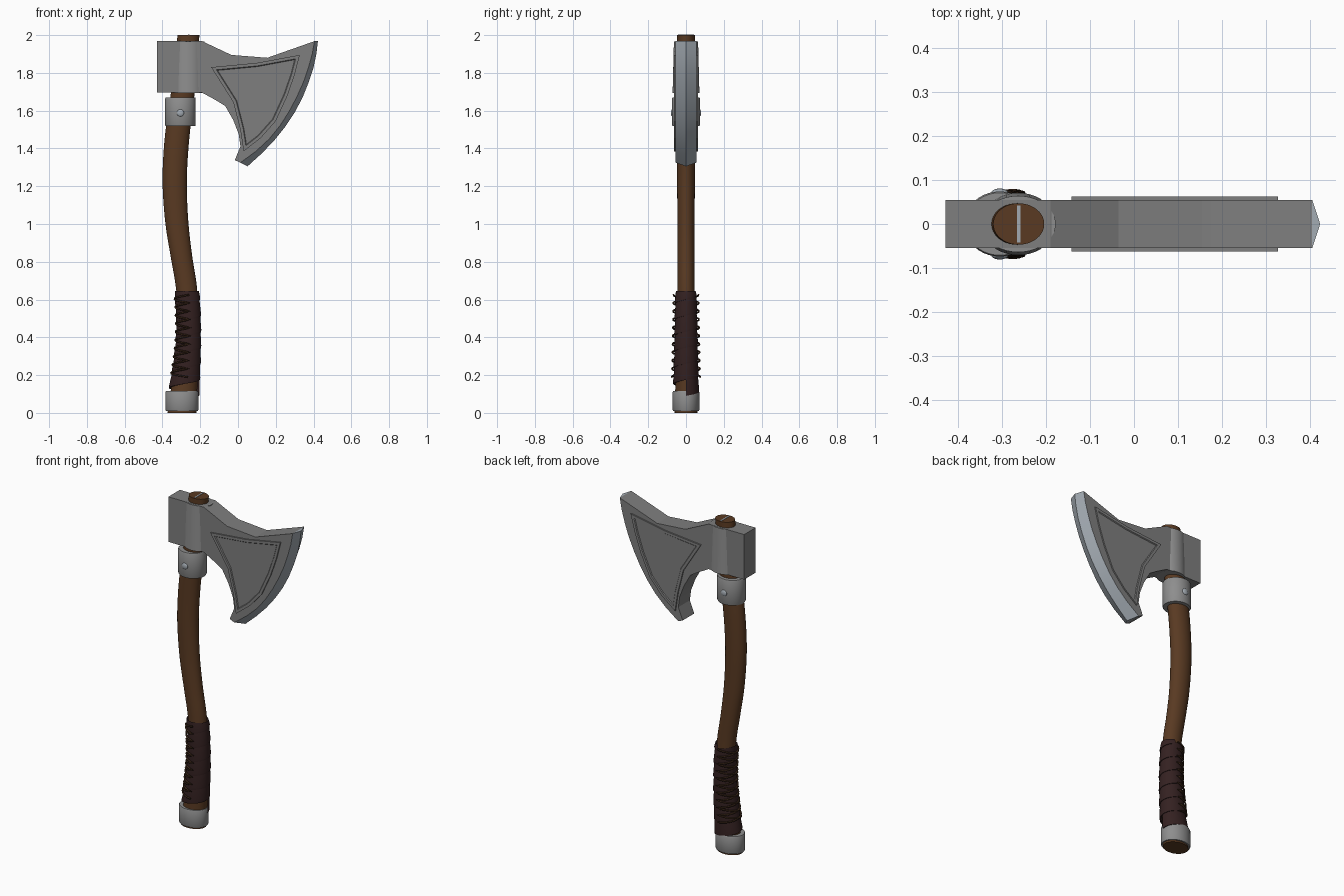
import bpy, bmesh, math
from math import sin, cos, pi, tau

if "Cube" in bpy.data.objects:
    bpy.data.objects.remove(bpy.data.objects["Cube"])


def mat(name, rgb):
    m = bpy.data.materials.new(name)
    m.diffuse_color = (*rgb, 1)
    m.use_nodes = True
    m.node_tree.nodes["Principled BSDF"].inputs["Base Color"].default_value = m.diffuse_color
    return m


WOOD = mat("brown wood", (0.10, 0.042, 0.016))
STEEL = mat("grey steel", (0.21, 0.21, 0.21))
FITTING = mat("light steel fittings", (0.27, 0.27, 0.27))
EDGE = mat("polished edge", (0.36, 0.40, 0.44))
LEATHER = mat("dark leather", (0.034, 0.015, 0.015))
CORD = mat("brown cord", (0.045, 0.021, 0.010))


def finish(name, bm, mats, smooth=None):
    bmesh.ops.recalc_face_normals(bm, faces=bm.faces)
    me = bpy.data.meshes.new(name)
    bm.to_mesh(me)
    bm.free()
    ob = bpy.data.objects.new(name, me)
    bpy.context.collection.objects.link(ob)
    for m in mats:
        me.materials.append(m)
    if smooth:
        bpy.ops.object.select_all(action='DESELECT')
        ob.select_set(True)
        bpy.context.view_layer.objects.active = ob
        bpy.ops.object.shade_smooth_by_angle(angle=math.radians(smooth))
    return ob


def loft(name, rings, m, n=40):
    """Stack of horizontal ellipses: (z, centre x, radius x, radius y)."""
    bm = bmesh.new()
    loops = [[bm.verts.new((cx + rx * cos(tau * i / n), ry * sin(tau * i / n), z))
              for i in range(n)] for z, cx, rx, ry in rings]
    for a, b in zip(loops, loops[1:]):
        for i in range(n):
            j = (i + 1) % n
            bm.faces.new((a[i], a[j], b[j], b[i]))
    bm.faces.new(loops[0])
    bm.faces.new(loops[-1])
    return finish(name, bm, [m], 35)


# Handle centre line and section: z, centre x, radius x, radius y
KEYS = [(0.0, -0.297, 0.076, 0.060), (0.12, -0.286, 0.070, 0.057), (0.25, -0.272, 0.062, 0.053),
        (0.4, -0.262, 0.055, 0.050), (0.55, -0.264, 0.054, 0.047), (0.68, -0.275, 0.056, 0.045),
        (0.82, -0.298, 0.057, 0.045), (1.0, -0.323, 0.061, 0.045), (1.2, -0.335, 0.064, 0.047),
        (1.35, -0.331, 0.065, 0.048), (1.5, -0.318, 0.065, 0.049), (1.68, -0.294, 0.063, 0.049),
        (2.0, -0.262, 0.058, 0.047)]


def section(z):
    """Smooth interpolation of the handle section at height z."""
    z = min(max(z, 0), 2)
    k = max(i for i in range(len(KEYS) - 1) if KEYS[i][0] <= z)
    a, b = KEYS[k], KEYS[k + 1]
    p, q = KEYS[max(k - 1, 0)], KEYS[min(k + 2, len(KEYS) - 1)]
    h = b[0] - a[0]
    t = (z - a[0]) / h
    out = []
    for c in (1, 2, 3):
        m0 = (b[c] - p[c]) / (b[0] - p[0]) * h
        m1 = (q[c] - a[c]) / (q[0] - a[0]) * h
        out.append((2*t**3 - 3*t**2 + 1) * a[c] + (t**3 - 2*t**2 + t) * m0
                   + (3*t**2 - 2*t**3) * b[c] + (t**3 - t**2) * m1)
    return out


def on_handle(z, ang, off):
    cx, rx, ry = section(z)
    return (cx + (rx + off) * cos(ang), (ry + off) * sin(ang), z)


# Wooden handle
loft("handle", [(z, *section(z)) for z in [2 * i / 60 for i in range(61)]], WOOD)

# Butt cap, collar and the swelling around the eye
loft("butt_cap", [(0.01, -0.297, 0.084, 0.068), (0.016, -0.297, 0.087, 0.071),
                  (0.110, -0.297, 0.087, 0.071), (0.116, -0.297, 0.084, 0.068)], FITTING)
loft("collar", [(1.518, -0.305, 0.078, 0.071), (1.524, -0.305, 0.081, 0.074),
                (1.664, -0.305, 0.081, 0.074), (1.670, -0.305, 0.078, 0.071)], FITTING)
loft("eye_swelling", [(1.694, -0.263, 0.085, 0.071), (1.967, -0.263, 0.085, 0.064)], FITTING)

# Collar rivets, front and back
for side, label in ((-1, "front"), (1, "back")):
    bpy.ops.mesh.primitive_uv_sphere_add(segments=20, ring_count=10, radius=0.019,
                                         location=(-0.305, side * 0.072, 1.588))
    rivet = bpy.context.object
    rivet.name = "rivet_" + label
    rivet.scale.y = 0.45
    rivet.data.materials.append(EDGE)
    bpy.ops.object.shade_smooth()

# Steel wedge in the top of the handle
bpy.ops.mesh.primitive_cube_add(size=1, location=(-0.262, 0, 1.992))
wedge = bpy.context.object
wedge.name = "handle_wedge"
wedge.scale = (0.008, 0.084, 0.02)
wedge.data.materials.append(EDGE)

# Axe head: flat cheeks with a ground cutting edge
INNER = [(0.405, 1.968), (0.393, 1.90), (0.372, 1.825), (0.346, 1.75), (0.31, 1.67),
         (0.27, 1.595), (0.222, 1.52), (0.165, 1.45), (0.095, 1.385), (0.013, 1.325)]
OUTER = [(0.423, 1.968), (0.415, 1.90), (0.399, 1.825), (0.374, 1.75), (0.342, 1.67),
         (0.300, 1.59), (0.250, 1.515), (0.190, 1.44), (0.122, 1.37), (0.05, 1.305)]
REST = [(-0.017, 1.338), (0.013, 1.41), (0.004, 1.475), (-0.025, 1.55), (-0.068, 1.625),
        (-0.12, 1.657), (-0.19, 1.695), (-0.428, 1.695), (-0.428, 1.968), (-0.19, 1.968),
        (-0.035, 1.895), (0.155, 1.88)]
T = 0.055
bm = bmesh.new()
front, back = ([bm.verts.new((x, y, z)) for x, z in INNER + REST] for y in (-T, T))
tip = [bm.verts.new((x, 0, z)) for x, z in OUTER]
bm.faces.new(front)
bm.faces.new(back)
k = len(INNER)
for i in range(k - 1, len(front)):
    j = (i + 1) % len(front)
    bm.faces.new((front[i], front[j], back[j], back[i]))
ground = []
for i in range(k - 1):
    for s in (front, back):
        ground.append(bm.faces.new((s[i], s[i + 1], tip[i + 1], tip[i])))
for i in (0, k - 1):
    ground.append(bm.faces.new((front[i], back[i], tip[i])))
for f in ground:
    f.material_index = 1
finish("axe_head", bm, [STEEL, EDGE], 20)

# Raised cheek panels with a thin rim, front and back
PANEL = [(-0.142, 1.83), (0.10, 1.853), (0.327, 1.895), (0.30, 1.79), (0.262, 1.68),
         (0.20, 1.545), (0.12, 1.455), (0.03, 1.385), (0.012, 1.50), (-0.025, 1.645)]
for side, label in ((-1, "front"), (1, "back")):
    bm = bmesh.new()
    low, top = ([bm.verts.new((x, side * y, z)) for x, z in PANEL] for y in (0.05, 0.063))
    bm.faces.new(low)
    face = bm.faces.new(top)
    for i in range(len(PANEL)):
        j = (i + 1) % len(PANEL)
        bm.faces.new((low[i], low[j], top[j], top[i]))
    bmesh.ops.recalc_face_normals(bm, faces=bm.faces)
    bmesh.ops.inset_region(bm, faces=[face], thickness=0.016, use_even_offset=True)
    bmesh.ops.inset_region(bm, faces=[face], thickness=0.004, depth=-0.005, use_even_offset=True)
    finish("cheek_panel_" + label, bm, [STEEL])

# Leather grip: overlapping spiral strip, flared at its lower edge
bm = bmesh.new()
PITCH, TURNS, N = 0.085, 6.2, 40
prev = None
for s in range(int(TURNS * N) + 1):
    a = tau * s / N
    z = 0.09 + PITCH * s / N
    row = [bm.verts.new(on_handle(min(zz, 0.645), a, off)) for zz, off in
           ((z, 0.004), (z, 0.012), (z + 0.01, 0.013), (z + PITCH + 0.008, 0.008))]
    if prev:
        for i in range(3):
            bm.faces.new((prev[i], row[i], row[i + 1], prev[i + 1]))
    prev = row
finish("leather_grip", bm, [LEATHER], 40)

# Crossed lacing: two cords zigzagging over the rear of the grip
for side, label in ((-1, "a"), (1, "b")):
    cu = bpy.data.curves.new("lacing_" + label, 'CURVE')
    cu.dimensions = '3D'
    cu.bevel_depth = 0.005
    cu.bevel_resolution = 1
    cu.use_fill_caps = True
    sp = cu.splines.new('POLY')
    count = 121
    sp.points.add(count - 1)
    for i in range(count):
        u = 10 * i / (count - 1)
        tri = 2 * abs((u % 2) - 1) - 1
        pos = on_handle(0.19 + 0.0435 * u, pi + side * tri * math.radians(98),
                        0.014 + 0.007 * abs(tri))
        sp.points[i].co = (*pos, 1)
    cu.materials.append(CORD)
    bpy.context.collection.objects.link(bpy.data.objects.new("lacing_" + label, cu))
